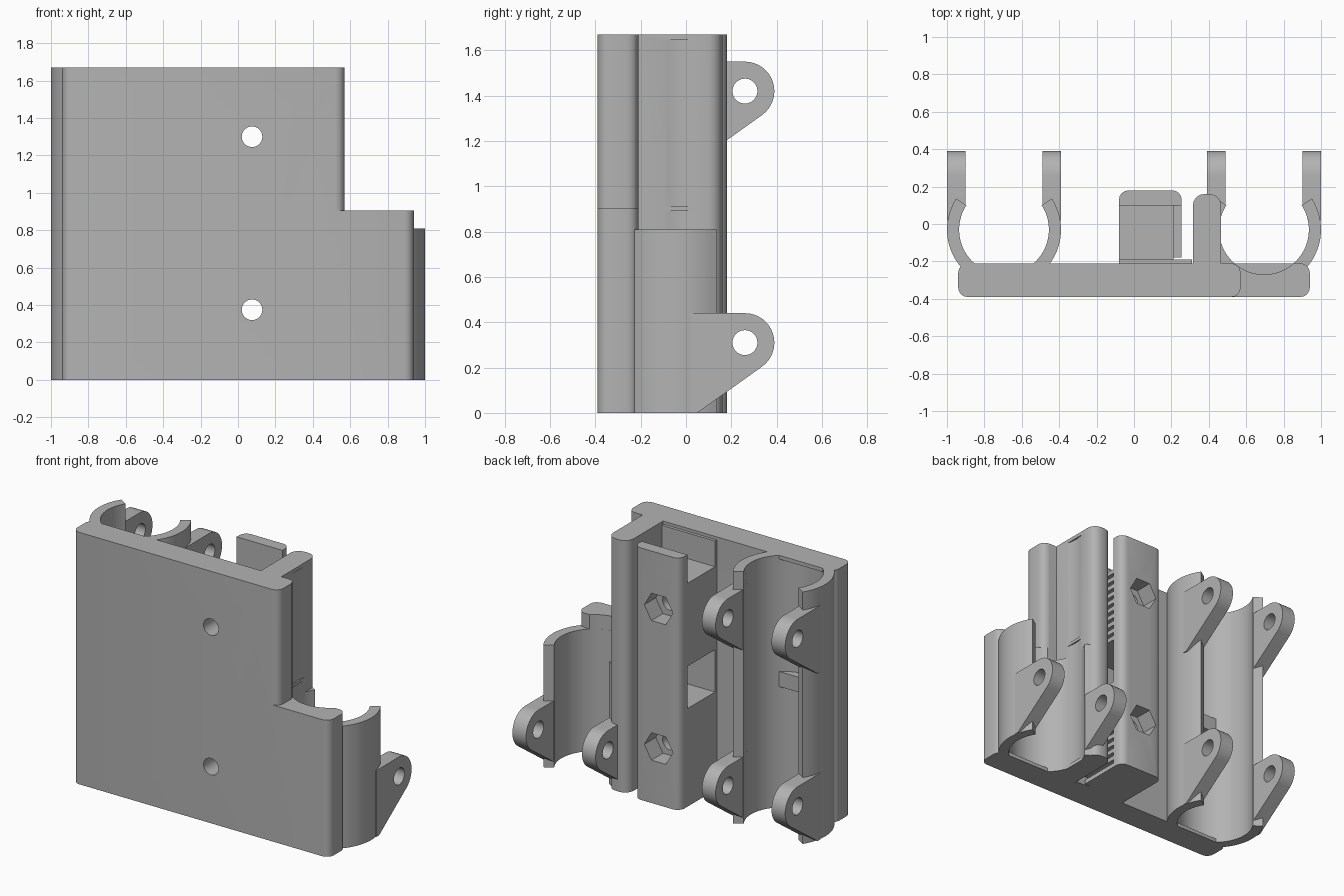
import bpy, bmesh
from math import cos, sin, pi, radians, atan2, hypot, acos

old = bpy.data.objects.get("Cube")
if old:
    bpy.data.objects.remove(old, do_unlink=True)

grey = bpy.data.materials.new("plain_grey")
grey.use_nodes = True
colour = (0.45, 0.45, 0.45, 1)
grey.diffuse_color = colour
grey.node_tree.nodes["Principled BSDF"].inputs["Base Color"].default_value = colour

TOP, LOW_TOP, SHORT_TOP = 1.67, 0.905, 0.81
ROD_X, ROD_Y, BORE, SHELL = 0.695, -0.03, 0.24, 0.305
BOLT_X, BOLTS = 0.075, (0.375, 1.3)


def prism(name, points, low, high, axis="z"):
    """Extrude a 2D outline along z (points x, y), x (points y, z) or y (points x, z)."""
    place = {"z": lambda a, b, c: (a, b, c),
             "x": lambda a, b, c: (c, a, b),
             "y": lambda a, b, c: (a, c, b)}[axis]
    bm = bmesh.new()
    face = bm.faces.new([bm.verts.new(place(a, b, low)) for a, b in points])
    new = bmesh.ops.extrude_face_region(bm, geom=[face])["geom"]
    shift = place(0, 0, high - low)
    bmesh.ops.translate(bm, vec=shift, verts=[v for v in new if isinstance(v, bmesh.types.BMVert)])
    bmesh.ops.recalc_face_normals(bm, faces=bm.faces)
    mesh = bpy.data.meshes.new(name)
    bm.to_mesh(mesh)
    bm.free()
    mesh.materials.append(grey)
    obj = bpy.data.objects.new(name, mesh)
    bpy.context.collection.objects.link(obj)
    return obj


def arc(x, y, r, start, end, steps):
    return [(x + r * cos(start + (end - start) * i / steps),
             y + r * sin(start + (end - start) * i / steps)) for i in range(steps + 1)]


def circle(x, y, r, sides=40):
    return arc(x, y, r, 0, 2 * pi, sides)[:-1]


def rounded(x0, x1, y0, y1, radii):
    """Rectangle with corner radii: lower left, lower right, upper right, upper left."""
    corners = ((x0, y0, 1, 1), (x1, y0, -1, 1), (x1, y1, -1, -1), (x0, y1, 1, -1))
    points = []
    for i, ((x, y, sx, sy), r) in enumerate(zip(corners, radii)):
        start = pi + i * pi / 2
        points += arc(x + sx * r, y + sy * r, r, start, start + pi / 2, 4) if r else [(x, y)]
    return points


def box(name, x0, x1, y0, y1, z0, z1):
    return prism(name, rounded(x0, x1, y0, y1, (0, 0, 0, 0)), z0, z1)


def combine(obj, tools, operation="DIFFERENCE"):
    """Apply booleans and discard the tools."""
    for tool in tools:
        tool.hide_render = True
        mod = obj.modifiers.new("combine", "BOOLEAN")
        mod.operation, mod.solver, mod.object = operation, "EXACT", tool
    bpy.context.view_layer.update()
    graph = bpy.context.evaluated_depsgraph_get()
    mesh = bpy.data.meshes.new_from_object(obj.evaluated_get(graph))
    obj.modifiers.clear()
    obj.data = mesh
    for tool in tools:
        bpy.data.objects.remove(tool, do_unlink=True)


def bore(side, low, high):
    return prism("bore_cutter", circle(side * ROD_X, ROD_Y, BORE, 64), low, high)


def bolt_holes():
    return [prism("bolt_cutter", circle(BOLT_X, z, 0.055), -0.6, 0.4, "y") for z in BOLTS]


# Stepped base plate, recessed along both rods
plate = prism("base_plate", rounded(-0.94, 0.57, -0.39, -0.21, (0.05, 0.05, 0.05, 0.05)), 0, TOP)
step = prism("plate_step", rounded(0.3, 0.94, -0.39, -0.21, (0, 0.05, 0.05, 0)), 0, LOW_TOP)
combine(plate, [step], "UNION")
combine(plate, [bore(1, 0.025, 1.645), bore(-1, 0.025, 0.8), bore(-1, 0.9, 1.645)] + bolt_holes())

# Open bearing shells
opening = radians(33)
for side, name, height in ((-1, "tall_shell", TOP), (1, "short_shell", SHORT_TOP)):
    x = side * ROD_X
    outline = (arc(x, ROD_Y, SHELL, opening, -pi - opening, 48)
               + arc(x, ROD_Y, BORE, -pi - opening, opening, 48))
    prism(name, outline, 0, height)

# Clamp ears with pivot holes
EAR_Y, EAR_R, EAR_RISE = 0.26, 0.13, 0.31
foot = (0.05, -EAR_RISE)
reach = hypot(foot[0] - EAR_Y, foot[1])
tangent = atan2(foot[1], foot[0] - EAR_Y) + acos(EAR_R / reach)
for side, z, level in ((-1, 0.31, "lower"), (-1, 1.42, "upper"), (1, 0.31, "short")):
    outline = ([(0.02, z - EAR_RISE), (foot[0], z + foot[1])]
               + arc(EAR_Y, z, EAR_R, tangent, pi / 2, 16) + [(0.02, z + EAR_R)])
    for place, x0 in (("outer", 0.9), ("inner", 0.39)):
        low, high = sorted((side * x0, side * (x0 + 0.1)))
        ear = prism(f"{level}_{place}_ear", outline, low, high, "x")
        hole = prism("pivot_cutter", circle(EAR_Y, z, 0.055), low - 0.1, high + 0.1, "x")
        combine(ear, [hole, bore(side, -0.1, 1.8)])

# Belt column with shallow rod clearance
column = prism("belt_column", rounded(0.315, 0.465, -0.23, 0.16, (0, 0, 0.06, 0.06)), 0, TOP)
combine(column, [bore(1, 0.025, 0.89), bore(1, 0.91, 1.645)])

# Belt clamp: spacer, two bolt blocks and the bar across their backs
clamp = box("belt_clamp", -0.08, 0.31, -0.22, -0.19, 0, 1.65)
blocks = [box("bolt_block", -0.08, 0.21, -0.2, 0.13, low, high)
          for low, high in ((0, 0.65), (0.93, 1.48))]
bar = prism("clamp_bar", rounded(-0.08, 0.255, 0.1, 0.18, (0, 0, 0.05, 0.05)), 0, TOP)
combine(clamp, blocks + [bar], "UNION")
nuts = [prism("nut_cutter", circle(BOLT_X, z, 0.105, 6), 0.06, 0.3, "y") for z in BOLTS]
combine(clamp, bolt_holes() + nuts)

# Belt teeth on the side of the bolt blocks
pitch = 0.054
for low, high in ((0, 0.65), (0.93, 1.48)):
    for i in range(int((high - low) / pitch)):
        z = low + i * pitch
        box("belt_tooth", 0.2, 0.255, -0.18, 0.105, z, z + pitch * 0.55)

# Smooth the round surfaces, keep the edges sharp
bpy.ops.object.select_all(action="DESELECT")
for obj in bpy.context.scene.objects:
    if obj.type == "MESH" and obj.data.materials and obj.data.materials[0] == grey:
        obj.select_set(True)
        bpy.context.view_layer.objects.active = obj
bpy.ops.object.shade_smooth_by_angle(angle=radians(25))
